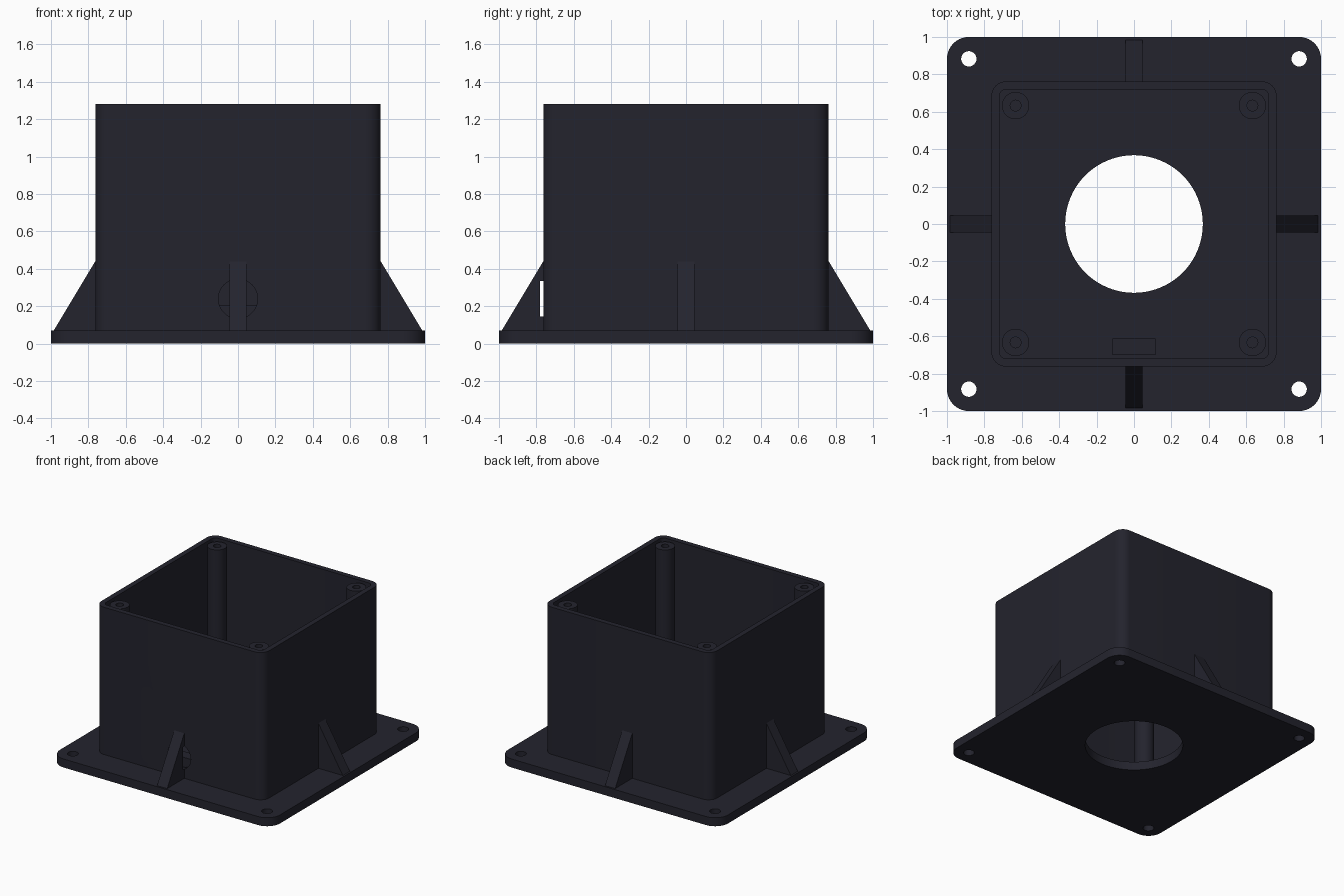
import bpy, bmesh, math
from mathutils import Matrix, Vector

if "Cube" in bpy.data.objects:
    bpy.data.objects.remove(bpy.data.objects["Cube"])

PLATE_TOP, RIM, POST_TOP = 0.07, 1.28, 1.265
WALL, INNER = 0.763, 0.72

plastic = bpy.data.materials.new("dark plastic")
plastic.diffuse_color = (0.0170, 0.0170, 0.0265, 1)
plastic.use_nodes = True
plastic.node_tree.nodes["Principled BSDF"].inputs["Base Color"].default_value = plastic.diffuse_color


def rounded_square(half, radius, steps=10):
    pts = []
    for i in range(4):
        c = math.pi / 4 + i * math.pi / 2
        cx = math.copysign(half - radius, math.cos(c))
        cy = math.copysign(half - radius, math.sin(c))
        for k in range(steps + 1):
            a = (i + k / steps) * math.pi / 2
            pts.append((cx + radius * math.cos(a), cy + radius * math.sin(a)))
    return pts


def circle(x, y, radius, sides=40):
    return [(x + radius * math.cos(2 * math.pi * i / sides),
             y + radius * math.sin(2 * math.pi * i / sides)) for i in range(sides)]


def prism(name, outline, z0, z1, matrix=Matrix()):
    """Extrude a flat outline from z0 to z1, then place it."""
    bm = bmesh.new()
    face = bm.faces.new([bm.verts.new((x, y, z0)) for x, y in outline])
    ext = bmesh.ops.extrude_face_region(bm, geom=[face])
    top = [v for v in ext["geom"] if isinstance(v, bmesh.types.BMVert)]
    bmesh.ops.translate(bm, verts=top, vec=Vector((0, 0, z1 - z0)))
    bm.transform(matrix)
    bmesh.ops.recalc_face_normals(bm, faces=bm.faces)
    mesh = bpy.data.meshes.new(name)
    bm.to_mesh(mesh)
    bm.free()
    mesh.materials.append(plastic)
    obj = bpy.data.objects.new(name, mesh)
    bpy.context.collection.objects.link(obj)
    return obj


def activate(obj):
    bpy.ops.object.select_all(action='DESELECT')
    obj.select_set(True)
    bpy.context.view_layer.objects.active = obj


def cut(obj, cutter):
    """Subtract the cutter and remove it."""
    activate(obj)
    mod = obj.modifiers.new("cut", 'BOOLEAN')
    mod.operation, mod.solver, mod.object = 'DIFFERENCE', 'EXACT', cutter
    bpy.ops.object.modifier_apply(modifier=mod.name)
    bpy.data.objects.remove(cutter)


def cable_cutter():
    # round cable entry through the front wall, along y
    turn = Matrix.Translation((0, 0, 0.24)) @ Matrix.Rotation(math.pi / 2, 4, 'X')
    return prism("cable_cutter", circle(0, 0, 0.105, 48), 0.70, 0.78, turn)


corners = [(sx, sy) for sx in (-1, 1) for sy in (-1, 1)]
parts = []

# base plate with centre opening and corner screw holes
plate = prism("base_plate", rounded_square(1.0, 0.117), 0, PLATE_TOP)
cut(plate, prism("cutter", circle(0, 0, 0.368, 80), -0.1, 0.2))
for sx, sy in corners:
    cut(plate, prism("cutter", circle(sx * 0.883, sy * 0.883, 0.041), -0.1, 0.2))
parts.append(plate)

# open square housing wall
wall = prism("housing_wall", rounded_square(WALL, 0.08), PLATE_TOP, RIM)
cut(wall, prism("cutter", rounded_square(INNER, 0.037), -0.1, RIM + 0.1))
cut(wall, cable_cutter())
parts.append(wall)

# screw posts inside the corners
for sx, sy in corners:
    x, y = sx * 0.633, sy * 0.633
    post = prism("screw_post", circle(x, y, 0.073), PLATE_TOP, POST_TOP)
    cut(post, prism("cutter", circle(x, y, 0.029, 24), POST_TOP - 0.35, RIM + 0.1))
    parts.append(post)

# triangular ribs in the middle of each side, the first on the front
rib_profile = [(0.75, 0.05), (0.985, 0.05), (0.985, PLATE_TOP), (WALL, 0.44), (0.75, 0.44)]
stand = Matrix.Rotation(math.pi / 2, 4, 'X')
for i in range(4):
    spin = Matrix.Rotation((i - 1) * math.pi / 2, 4, 'Z')
    rib = prism("support_rib", rib_profile, -0.046, 0.046, spin @ stand)
    if i == 0:
        cut(rib, cable_cutter())
    parts.append(rib)

# cable clamp block on the floor behind the cable entry
block = [(-0.116, -0.70), (0.116, -0.70), (0.116, -0.612), (-0.116, -0.612)]
parts.append(prism("cable_block", block, PLATE_TOP, 0.205))

for part in parts:
    activate(part)
    bpy.ops.object.shade_smooth_by_angle(angle=math.radians(30))
